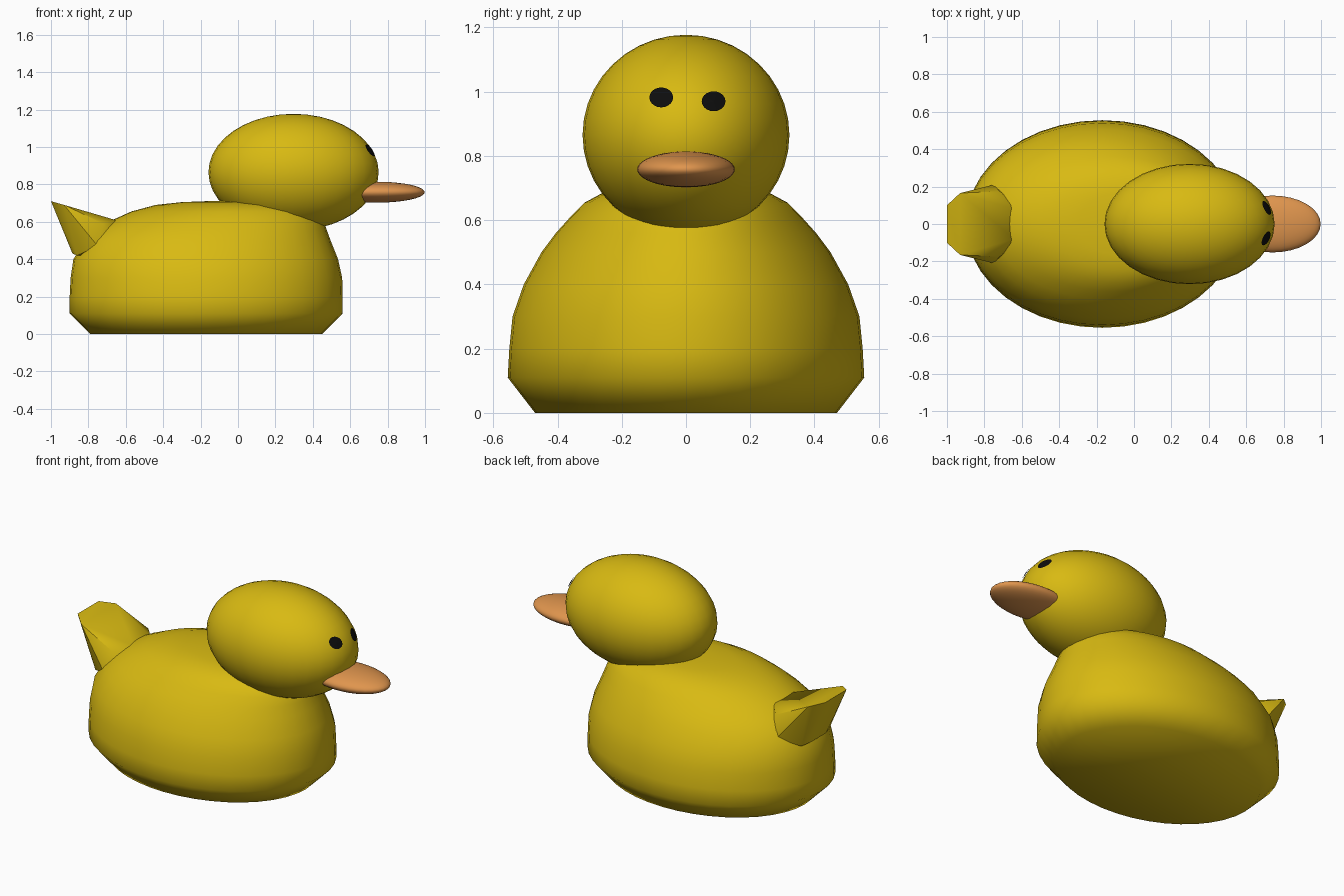
import bpy, bmesh, math

if "Cube" in bpy.data.objects:
    bpy.data.objects.remove(bpy.data.objects["Cube"])


def material(name, rgb):
    m = bpy.data.materials.new(name)
    m.diffuse_color = (*rgb, 1)
    m.use_nodes = True
    m.node_tree.nodes["Principled BSDF"].inputs["Base Color"].default_value = m.diffuse_color
    return m


YELLOW = material("yellow", (0.69, 0.49, 0.006))
ORANGE = material("orange", (0.74, 0.30, 0.075))
BLACK = material("black", (0.004, 0.004, 0.004))


def finish(name, bm, mat, angle=60):
    bmesh.ops.recalc_face_normals(bm, faces=bm.faces)
    me = bpy.data.meshes.new(name)
    bm.to_mesh(me)
    bm.free()
    me.materials.append(mat)
    ob = bpy.data.objects.new(name, me)
    bpy.context.collection.objects.link(ob)
    bpy.context.view_layer.objects.active = ob
    for o in bpy.context.selected_objects:
        o.select_set(False)
    ob.select_set(True)
    bpy.ops.object.shade_smooth_by_angle(angle=math.radians(angle))
    return ob


def ellipsoid(name, centre, radii, mat):
    bm = bmesh.new()
    bmesh.ops.create_uvsphere(bm, u_segments=32, v_segments=20, radius=1)
    for v in bm.verts:
        v.co = [c + r * p for c, r, p in zip(centre, radii, v.co)]
    return finish(name, bm, mat)


# Body: stacked elliptical rings (z, back x, front x, half width)
RINGS = [(0, -.79, .45, .47), (.11, -.9, .56, .555), (.2, -.9, .56, .55),
         (.3, -.895, .557, .54), (.4, -.88, .535, .505), (.5, -.82, .495, .45),
         (.56, -.75, .473, .405), (.61, -.67, .455, .36), (.655, -.57, .42, .315),
         (.69, -.44, .34, .25), (.705, -.3, .2, .17), (.71, -.17, .05, .07)]
N = 40
bm = bmesh.new()
loops = []
for z, x0, x1, w in RINGS:
    ring = []
    for i in range(N):
        a = 2 * math.pi * i / N
        ring.append(bm.verts.new(((x0 + x1) / 2 + (x1 - x0) / 2 * math.cos(a),
                                  w * math.sin(a), z)))
    loops.append(ring)
for lo, hi in zip(loops, loops[1:]):
    for i in range(N):
        j = (i + 1) % N
        bm.faces.new((lo[i], lo[j], hi[j], hi[i]))
bm.faces.new(loops[0])
bm.faces.new(loops[-1])
finish("body", bm, YELLOW)

# Tail: upturned wedge, mirrored corner points wrapped in a hull
bm = bmesh.new()
for x, y, z in [(-1, .1, .71), (-.93, .165, .69), (-.72, .175, .59),
                (-.64, .08, .605), (-.885, .07, .43), (-.86, .13, .42),
                (-.75, .21, .47), (-.6, .1, .4)]:
    for s in (-1, 1):
        bm.verts.new((x, s * y, z))
bmesh.ops.convex_hull(bm, input=bm.verts)
finish("tail", bm, YELLOW, 45)

# Head and bill
HC, HR = (.297, 0, .865), (.455, .322, .312)
ellipsoid("head", HC, HR, YELLOW)
ellipsoid("bill", (.74, 0, .758), (.258, .152, .056), ORANGE)

# Eyes: thin discs wrapped onto the front of the head
for name, ey, ez in (("right_eye", -.077, .982), ("left_eye", .086, .97)):
    bm = bmesh.new()
    bmesh.ops.create_circle(bm, cap_ends=True, segments=20, radius=1)
    for v in bm.verts:
        y, z = ey + .037 * v.co.x, ez + .031 * v.co.y
        k = 1 - (y / HR[1]) ** 2 - ((z - HC[2]) / HR[2]) ** 2
        v.co = (HC[0] + HR[0] * math.sqrt(k) + .005, y, z)
    for f in bm.faces:
        f.normal_update()
    bmesh.ops.poke(bm, faces=bm.faces[:])
    for v in bm.verts:
        if len(v.link_edges) > 3:
            v.co.x += .004
    for f in bm.faces:
        f.normal_update()
        if f.normal.x < 0:
            f.normal_flip()
    me = bpy.data.meshes.new(name)
    bm.to_mesh(me)
    bm.free()
    me.materials.append(BLACK)
    bpy.context.collection.objects.link(bpy.data.objects.new(name, me))
